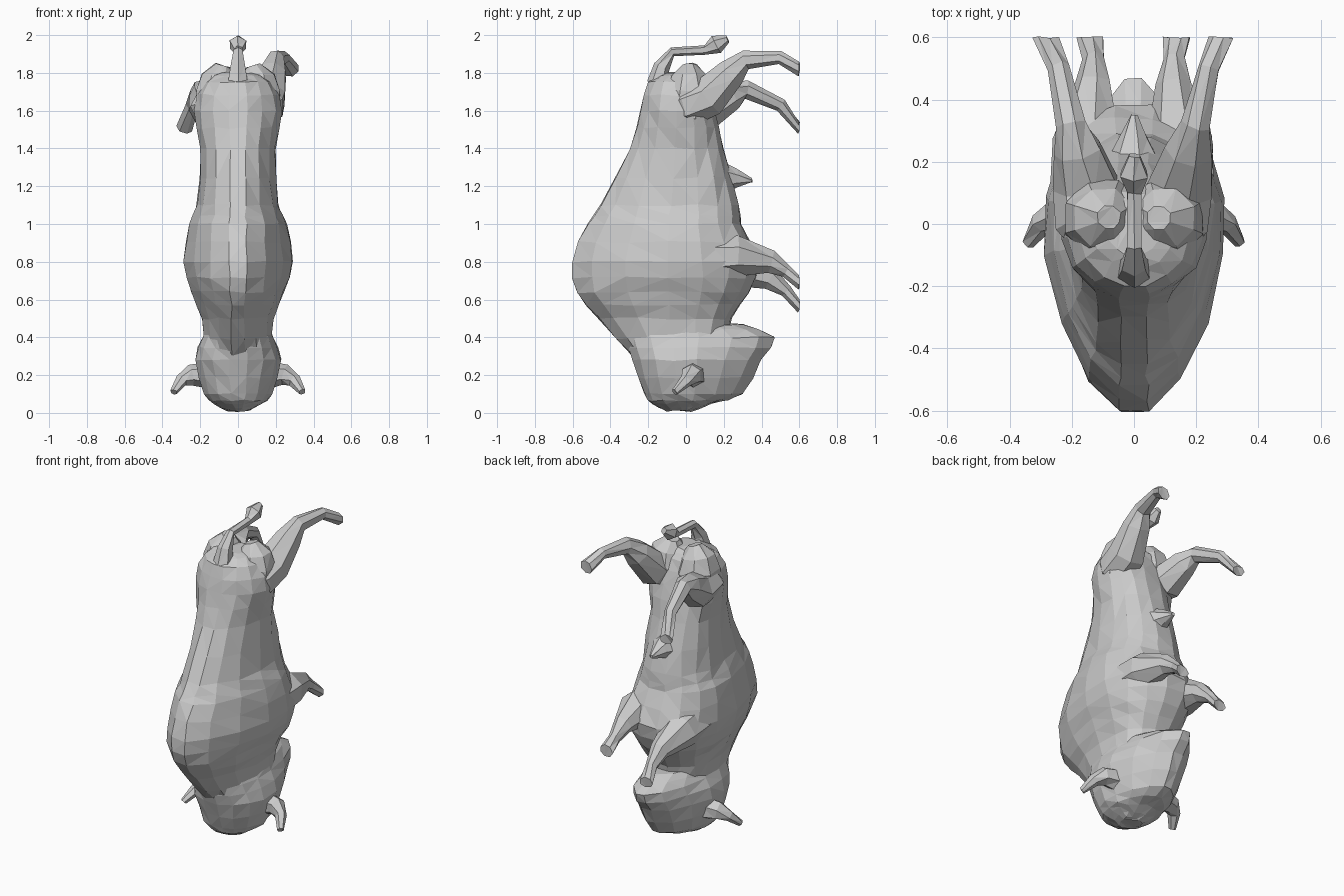
import bpy, bmesh, math, random
from mathutils import Vector

random.seed(4)
cube = bpy.data.objects.get("Cube")
if cube:
    bpy.data.objects.remove(cube)


def skin(name, rings, jitter):
    """Bridge equal rings of points into a closed, faceted, triangulated mesh."""
    bm = bmesh.new()
    loops = []
    for ring in rings:
        loop = []
        for point in ring:
            offset = Vector([random.uniform(-jitter, jitter) for axis in "xyz"])
            loop.append(bm.verts.new(Vector(point) + offset))
        loops.append(loop)
    count = len(loops[0])
    for lower, upper in zip(loops, loops[1:]):
        for i in range(count):
            j = (i + 1) % count
            bm.faces.new((lower[i], lower[j], upper[j], upper[i]))
    bm.faces.new(loops[0])
    bm.faces.new(loops[-1])
    bmesh.ops.triangulate(bm, faces=bm.faces[:])
    bmesh.ops.recalc_face_normals(bm, faces=bm.faces[:])
    mesh = bpy.data.meshes.new(name)
    bm.to_mesh(mesh)
    bm.free()
    obj = bpy.data.objects.new(name, mesh)
    bpy.context.collection.objects.link(obj)


def refine(rows):
    """Insert a smoothly interpolated row between each pair of rows."""
    result = [rows[0]]
    last = len(rows) - 1
    for i in range(last):
        before, after = rows[max(i - 1, 0)], rows[min(i + 2, last)]
        result.append([(9 * (b + c) - a - d) / 16 for a, b, c, d
                       in zip(before, rows[i], rows[i + 1], after)])
        result.append(rows[i + 1])
    return result


def signed_power(value, exponent):
    return math.copysign(abs(value) ** exponent, value)


def section(z, back, front, width, back_taper, front_taper, sides=16):
    """Egg-shaped section with a flat ridge and separately tapered back and front."""
    ring = []
    for i in range(sides):
        angle = math.tau * (i + 0.5) / sides
        sine, cosine = math.sin(angle), math.cos(angle)
        taper = front_taper if cosine > 0 else back_taper
        depth = front if cosine > 0 else -back
        depth /= math.cos(math.pi / sides) ** taper
        ring.append((signed_power(sine, taper) * width,
                     signed_power(cosine, taper) * depth, z))
    return ring


def limb(name, rows, sides=7, axis=(1, 0, 0)):
    """Tapered tube through rows of x, y, z and radius, cut level at the feet."""
    points = [Vector(row[:3]) for row in rows]
    rings = []
    for k, point in enumerate(points):
        ahead = points[min(k + 1, len(points) - 1)]
        behind = points[max(k - 1, 0)]
        tangent = (ahead - behind).normalized()
        across = Vector(axis)
        across = (across - tangent * across.dot(tangent)).normalized()
        other = tangent.cross(across)
        ring = []
        for i in range(sides):
            angle = math.tau * (i + 0.5) / sides
            spoke = across * math.cos(angle) + other * math.sin(angle)
            corner = point + spoke * rows[k][3]
            corner.y = min(corner.y, 0.6)
            ring.append(corner)
        rings.append(ring)
    skin(name, rings, 0.003)


def limb_pair(name, rows, sag=0, **options):
    """Left limb and its mirrored twin, which droops further out by the sag."""
    limb("left_" + name, rows, **options)
    limb("right_" + name, [(-x, y, z - sag * y, r) for x, y, z, r in rows], **options)


# Torso with shoulder hump: height, back, belly, half width
torso = refine([
    (0.3, -0.28, 0.2, 0.18), (0.5, -0.46, 0.24, 0.19), (0.64, -0.58, 0.33, 0.25),
    (0.8, -0.6, 0.38, 0.29), (1, -0.52, 0.29, 0.26), (1.1, -0.45, 0.28, 0.22),
    (1.4, -0.3, 0.2, 0.2), (1.6, -0.24, 0.15, 0.24), (1.75, -0.2, 0.1, 0.18),
    (1.8, -0.1, 0.05, 0.1)])
skin("torso", [section(*row, back_taper=1 + max(0, -row[1] - 0.3) * 0.4,
                       front_taper=0.9) for row in torso], 0.006)

# Lowered head with muzzle: height, forehead side, muzzle side, half width
head = refine([
    (0.01, -0.1, 0.03, 0.06), (0.05, -0.18, 0.14, 0.13), (0.1, -0.22, 0.3, 0.18),
    (0.28, -0.28, 0.4, 0.23), (0.4, -0.32, 0.47, 0.19), (0.47, -0.36, 0.3, 0.16)])
skin("head", [section(*row, back_taper=0.95, front_taper=1.2) for row in head], 0.005)

# Front legs growing out of rounded shoulders
limb_pair("front_leg", [
    (0.13, 0, 0.8, 0.06), (0.15, 0.12, 0.82, 0.12), (0.15, 0.27, 0.83, 0.11),
    (0.13, 0.45, 0.8, 0.06), (0.13, 0.53, 0.75, 0.035), (0.14, 0.62, 0.69, 0.045)],
    sag=0.2)

# Rounded hips either side of the tail
limb_pair("hip", [
    (0.1, 0, 1.45, 0.06), (0.11, 0, 1.56, 0.12), (0.1, 0.02, 1.7, 0.13),
    (0.1, 0.02, 1.78, 0.1), (0.08, 0.02, 1.84, 0.04)], sides=8)

# Hind legs: one kicks up, the other hangs lower
limb_pair("hind_leg", [
    (0.12, -0.1, 1.6, 0.05), (0.14, 0, 1.62, 0.11), (0.15, 0.12, 1.67, 0.11),
    (0.18, 0.24, 1.8, 0.08), (0.2, 0.32, 1.87, 0.05), (0.24, 0.5, 1.88, 0.035),
    (0.28, 0.62, 1.82, 0.045)], sag=0.5)

# Tail curling over the rump, with a tuft
limb("tail", [
    (0, -0.15, 1.74, 0.06), (0, -0.13, 1.83, 0.045), (0, -0.07, 1.91, 0.025),
    (0, 0.1, 1.92, 0.025), (0, 0.16, 1.95, 0.05), (0, 0.22, 1.98, 0.02)], sides=6)

# Belly tuft
limb("belly_tuft", [(0, 0.2, 1.24, 0.09), (0, 0.27, 1.24, 0.05), (0, 0.35, 1.23, 0.01)])

# Horns
limb_pair("horn", [
    (0.17, 0.04, 0.2, 0.07), (0.25, 0.03, 0.2, 0.055), (0.3, 0, 0.17, 0.035),
    (0.34, -0.06, 0.11, 0.02)], sides=6, axis=(0, 1, 0))
